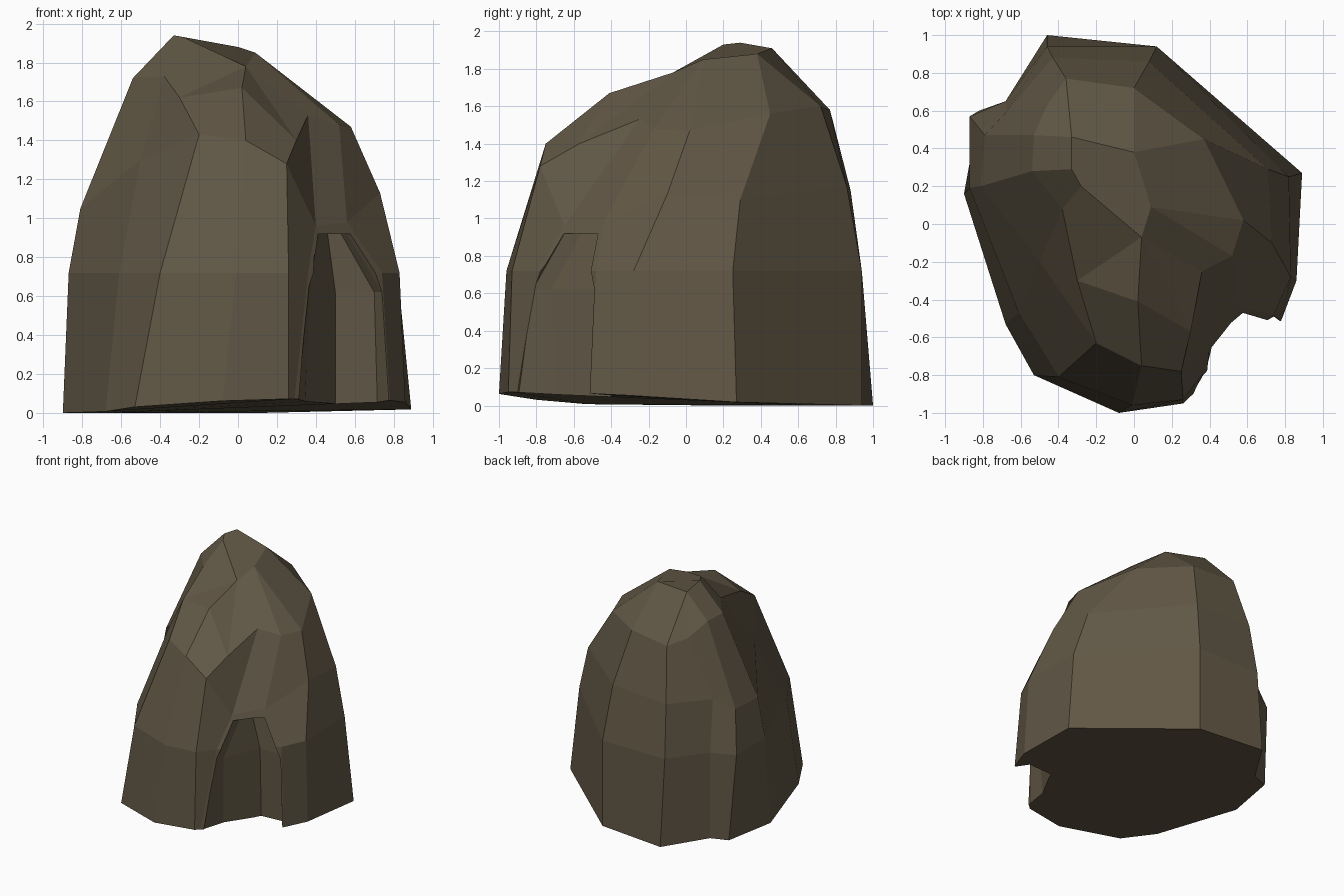
import bpy, bmesh

if "Cube" in bpy.data.objects:
    bpy.data.objects.remove(bpy.data.objects["Cube"])

stone = bpy.data.materials.new("olive brown stone")
stone.diffuse_color = (0.12, 0.096, 0.06, 1)
stone.use_nodes = True
stone.node_tree.nodes["Principled BSDF"].inputs["Base Color"].default_value = stone.diffuse_color


def skin(name, rings, cap):
    """Skin stacked rings of equal length; cap is a ring that may repeat points."""
    bm = bmesh.new()
    seen = {}

    def vert(p):
        if p not in seen:
            seen[p] = bm.verts.new(p)
        return seen[p]

    def face(points):
        verts = []
        for p in points:
            v = vert(p)
            if v not in verts:
                verts.append(v)
        if len(verts) > 2:
            bm.faces.new(verts)

    rings = rings + [cap]
    n = len(cap)
    for low, high in zip(rings, rings[1:]):
        for i in range(n):
            j = (i + 1) % n
            face([low[i], low[j], high[j], high[i]])
    face(rings[0][::-1])
    face(cap)
    bmesh.ops.recalc_face_normals(bm, faces=bm.faces)
    me = bpy.data.meshes.new(name)
    bm.to_mesh(me)
    bm.free()
    me.materials.append(stone)
    ob = bpy.data.objects.new(name, me)
    bpy.context.collection.objects.link(ob)
    return ob


# Boulder: rings run counter-clockwise from the front nose
foot = [(-.08, -1), (.26, -.95), (.29, -.92), (.78, -.51), (.86, -.3), (.89, .27), (.12, .94),
        (-.46, 1), (-.68, .65), (-.82, .6), (-.9, .16), (-.68, -.53), (-.53, -.8)]
foot = [(x, y, max(0, .04 * x - .065 * y)) for x, y in foot]
belly = [(-.01, -.96), (.26, -.93), (.36, -.8), (.74, -.48), (.83, -.28), (.82, .25), (.12, .94),
         (-.46, .94), (-.68, .65), (-.87, .57), (-.87, .19), (-.61, -.47), (-.4, -.81)]
belly = [(x, y, .72) for x, y in belly]
shoulder = [(.04, -.75, 1.4), (.25, -.78, 1.28), (.4, -.65, .96), (.56, -.44, .98),
            (.73, -.1, 1.13), (.71, .29, 1.1), (.08, .86, 1.17), (-.43, .88, 1.15),
            (-.67, .6, 1.15), (-.79, .47, 1.05), (-.81, .2, 1.05), (-.5, -.2, 1.3),
            (-.2, -.63, 1.43)]
brow = [(.02, -.41, 1.67), (.3, -.57, 1.4), (.36, -.25, 1.53), (.52, -.17, 1.48),
        (.58, .02, 1.47), (.37, .45, 1.56), (0, .72, 1.6), (-.36, .77, 1.58),
        (-.46, .63, 1.62), (-.53, .47, 1.72), (-.54, .28, 1.72), (-.38, .08, 1.73),
        (-.3, -.3, 1.62)]
p, q, r = (.04, -.07, 1.78), (.09, .09, 1.85), (0, .38, 1.88)
s, t, u = (-.33, .46, 1.91), (-.33, .29, 1.94), (-.28, .2, 1.93)
boulder = skin("boulder", [foot, belly, shoulder, brow], [p, p, p, q, q, r, r, s, s, s, t, u, p])


# Arched hollow between the two jambs, cut from the boulder
def hollow(z, pts):
    out = [(pts[i][0] + .2, pts[i][1] - .25) for i in (0, -1)]
    return [(x, y, z) for x, y in [out[0]] + [out[1]] + pts[::-1]]


cutter = skin("hollow_cutter", [
    hollow(-.1, [(.29, -.915), (.34, -.68), (.5, -.4), (.72, -.4), (.775, -.51)]),
    hollow(.62, [(.36, -.82), (.37, -.72), (.5, -.42), (.7, -.42), (.74, -.49)])],
    hollow(.92, [(.41, -.65), (.42, -.56), (.46, -.47), (.53, -.4), (.56, -.45)]))

mod = boulder.modifiers.new("hollow", 'BOOLEAN')
mod.operation = 'DIFFERENCE'
mod.solver = 'EXACT'
mod.object = cutter
cutter.hide_render = True
cutter.hide_set(True)
